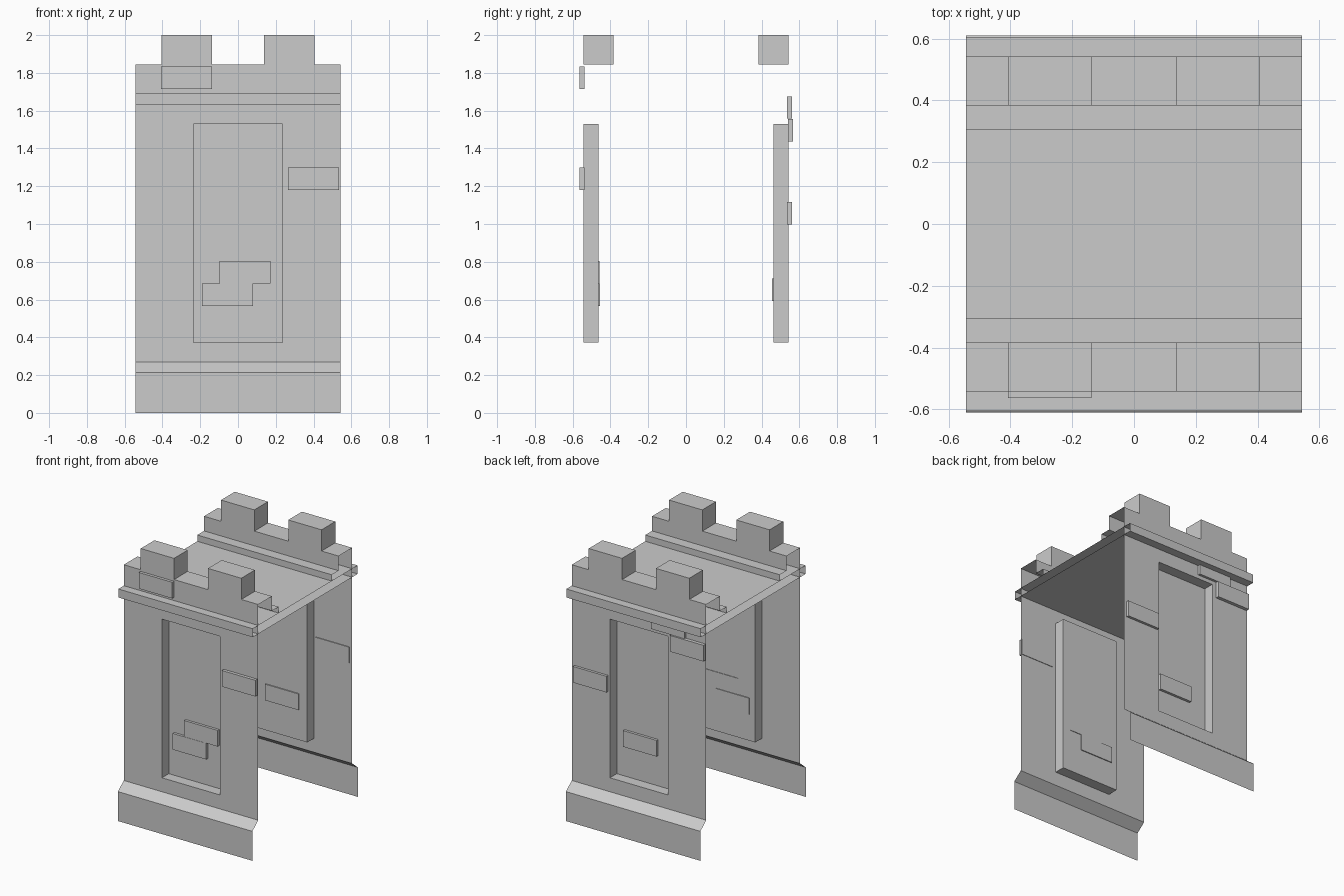
import bpy, bmesh

if "Cube" in bpy.data.objects:
    bpy.data.objects.remove(bpy.data.objects["Cube"])

W = 0.543      # half width of the wall section
WALL = 0.542   # distance of wall skin from the centre line
PANEL = 0.463  # distance of the recessed panel


def finish(name, bm):
    mesh = bpy.data.meshes.new(name)
    bm.to_mesh(mesh)
    bm.free()
    obj = bpy.data.objects.new(name, mesh)
    bpy.context.collection.objects.link(obj)
    return obj


def sheet(name, profile, side=1):
    """Sweep an open (depth, z) profile along x; side -1 is the front."""
    bm = bmesh.new()
    rows = [[bm.verts.new((x, side * d, z)) for x in (-W, W)] for d, z in profile]
    for a, b in zip(rows, rows[1:]):
        f = bm.faces.new((a[0], a[1], b[1], b[0]))
        if side > 0:
            f.normal_flip()
    return finish(name, bm)


def box(name, x0, x1, y0, y1, z0, z1):
    bm = bmesh.new()
    bmesh.ops.create_cube(bm, size=1)
    for v in bm.verts:
        v.co = ((x0 + x1) / 2 + v.co.x * (x1 - x0),
                (y0 + y1) / 2 + v.co.y * (y1 - y0),
                (z0 + z1) / 2 + v.co.z * (z1 - z0))
    return finish(name, bm)


def recessed_wall(name, side):
    """Thin wall with a sunken rectangular panel, built from three rings."""
    bm = bmesh.new()
    rings = []
    for w, lo, hi, d in ((W, 0.27, 1.69, WALL), (0.235, 0.372, 1.53, WALL),
                         (0.235, 0.372, 1.53, PANEL)):
        rings.append([bm.verts.new((x, side * d, z))
                      for x, z in ((-w, lo), (w, lo), (w, hi), (-w, hi))])
    for a, b in zip(rings, rings[1:]):
        for i in range(4):
            j = (i + 1) % 4
            bm.faces.new((a[i], a[j], b[j], b[i]))
    bm.faces.new(rings[-1])
    if side > 0:
        bmesh.ops.reverse_faces(bm, faces=bm.faces[:])
    return finish(name, bm)


# Front and back walls with plinth, cornice, stepped parapet and merlons
for side, label in ((-1, "front"), (1, "back")):
    recessed_wall(label + "_wall", side)
    sheet(label + "_plinth", [(0.61, 0), (0.61, 0.215), (WALL, 0.27)], side)
    sheet(label + "_cornice", [(WALL, 1.63), (0.605, 1.63), (0.605, 1.692),
                               (WALL, 1.692)], side)
    sheet(label + "_parapet", [(WALL, 1.692), (WALL, 1.845), (0.384, 1.845),
                               (0.384, 1.738), (0.306, 1.738), (0.306, 1.692)], side)
    for sx, place in ((-1, "left"), (1, "right")):
        x0, x1 = sorted((sx * 0.137, sx * 0.406))
        y0, y1 = sorted((side * 0.384, side * WALL))
        box(f"{label}_{place}_merlon", x0, x1, y0, y1, 1.845, 2.0)

# Walkway slab, open at both ends
sheet("walkway_top", [(-WALL, 1.692), (WALL, 1.692)])
bpy.data.objects["walkway_top"].data.flip_normals()
sheet("walkway_underside", [(-WALL, 1.63), (WALL, 1.63)])

# Loose bricks poking through the walls: side, x start, z start, inner, outer depth
bricks = [
    (-1, -0.407, 1.715, 0.538, 0.563),
    (-1, 0.265, 1.18, 0.538, 0.565),
    (-1, -0.19, 0.567, 0.456, 0.482),
    (-1, -0.097, 0.686, 0.459, 0.482),
    (1, -0.38, 1.558, 0.535, 0.56),
    (1, -0.537, 1.437, 0.539, 0.567),
    (1, 0.25, 0.998, 0.536, 0.561),
    (1, -0.1, 0.593, 0.455, 0.482),
]
for side, x, z, d0, d1 in bricks:
    y0, y1 = sorted((side * d0, side * d1))
    box("brick", x, x + 0.27, y0, y1, z, z + 0.118)
